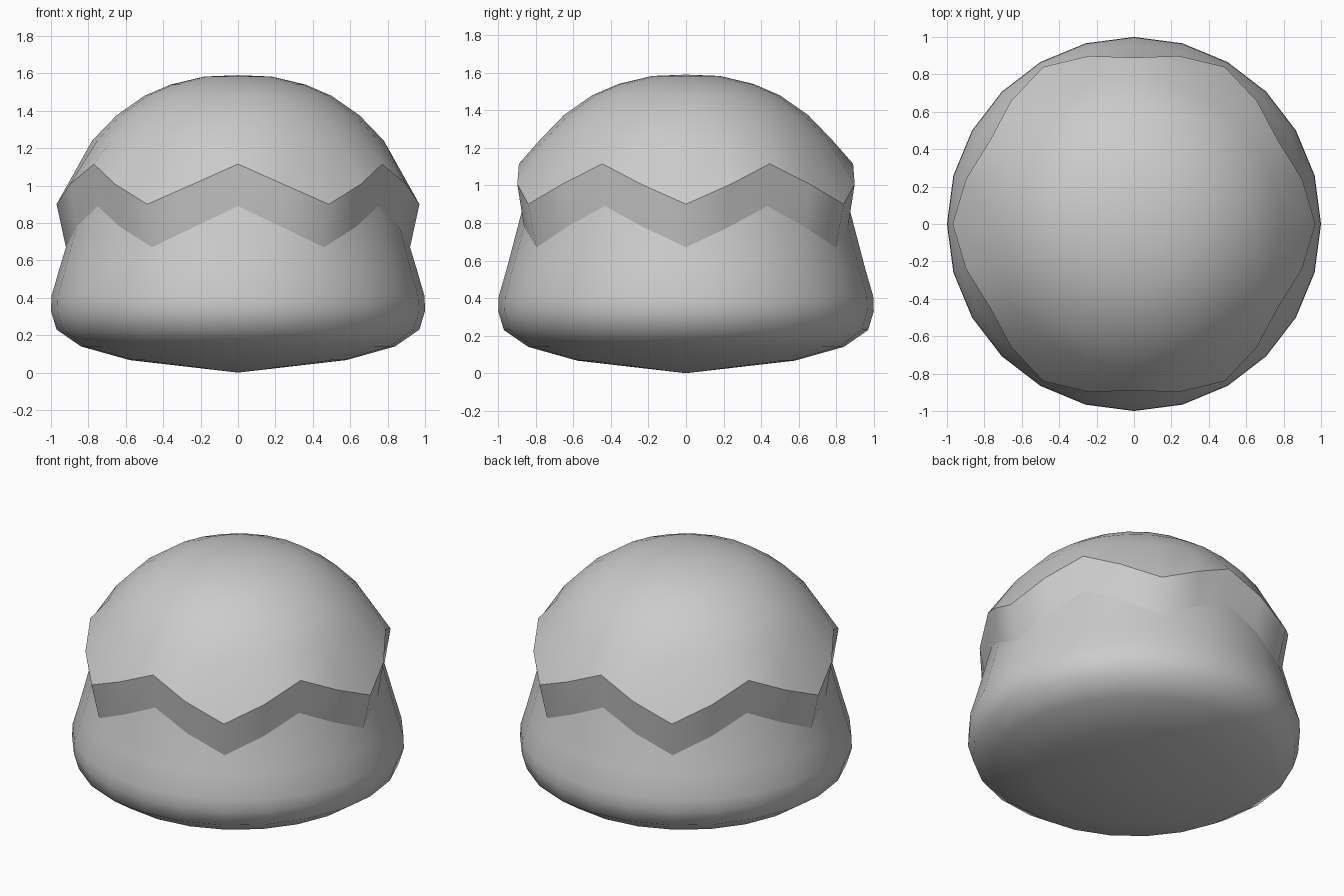
import bpy, bmesh
from math import sin, cos, pi, radians

if "Cube" in bpy.data.objects:
    bpy.data.objects.remove(bpy.data.objects["Cube"])

SIDES = 24


def wave(i):
    # zigzag: 0 at the low points (every 60 degrees), 1 at the high points
    k = i % 4
    return (0, 0.5, 1, 0.5)[k]


def ring(low, high=None):
    # ring of (radius, z), swinging between its low and high points
    high = high or low
    pts = []
    for i in range(SIDES):
        t, a = wave(i), 2 * pi * i / SIDES
        r = low[0] + (high[0] - low[0]) * t
        z = low[1] + (high[1] - low[1]) * t
        pts.append((r * cos(a), r * sin(a), z))
    return pts


def loft(name, rings, bottom=None, top=None, sharp=None):
    bm = bmesh.new()
    loops = [[bm.verts.new(p) for p in r] for r in rings]
    for a, b in zip(loops, loops[1:]):
        for i in range(SIDES):
            j = (i + 1) % SIDES
            bm.faces.new((a[i], a[j], b[j], b[i]))
    for z, loop, flip in ((bottom, loops[0], True), (top, loops[-1], False)):
        if z is not None:
            tip = bm.verts.new((0, 0, z))
            for i in range(SIDES):
                f = bm.faces.new((loop[i], loop[(i + 1) % SIDES], tip))
                if flip:
                    f.normal_flip()
    for f in bm.faces:
        f.smooth = True
    if sharp is not None:
        loop = loops[sharp]
        for i in range(SIDES):
            bm.edges.get((loop[i], loop[(i + 1) % SIDES])).smooth = False
    mesh = bpy.data.meshes.new(name)
    bm.to_mesh(mesh)
    bm.free()
    obj = bpy.data.objects.new(name, mesh)
    bpy.context.collection.objects.link(obj)
    return obj


# Zigzag seam where the cap meets the body
seam = ring((0.92, 0.67), (0.867, 0.89))

# Rounded body with a shallow cone underneath
loft("rounded_body", [
    ring((0.58, 0.067)), ring((0.84, 0.14)), ring((0.97, 0.23)),
    ring((1.0, 0.33)), ring((0.997, 0.41)), ring((0.955, 0.555)), seam,
], bottom=0.0)

# Domed cap with an undercut zigzag rim
loft("zigzag_cap", [
    seam, ring((0.97, 0.90), (0.89, 1.115)),
    ring((0.78, 1.24)), ring((0.65, 1.375)), ring((0.5, 1.48)),
    ring((0.36, 1.54)), ring((0.18, 1.583)),
], top=1.59, sharp=1)
